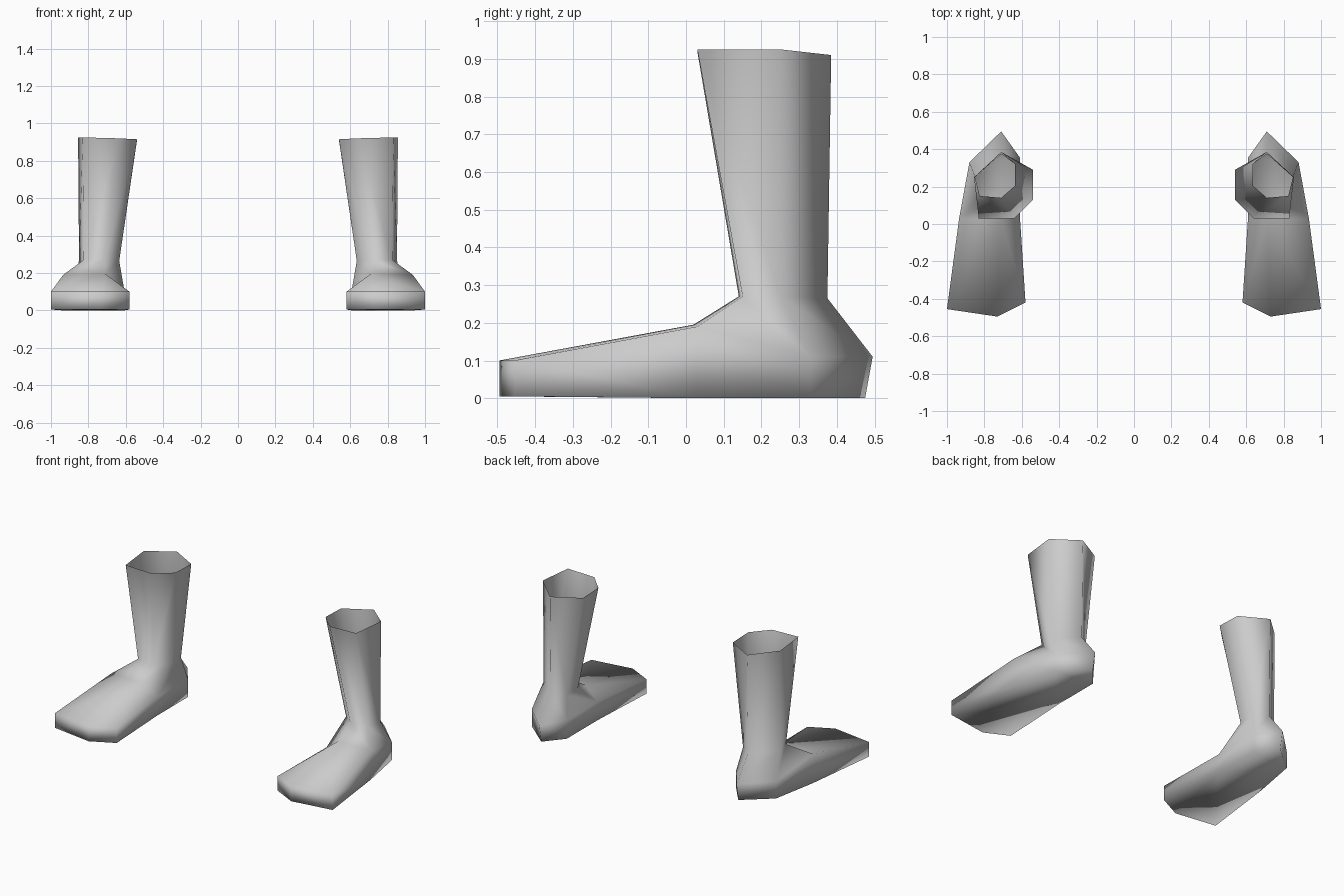
import bpy
import bmesh

cube = bpy.data.objects.get("Cube")
if cube:
    bpy.data.objects.remove(cube, do_unlink=True)

# Single plain colour
grey = bpy.data.materials.new("plain_grey")
grey.use_nodes = True
colour = (0.6, 0.6, 0.6, 1.0)
grey.diffuse_color = colour
for node in grey.node_tree.nodes:
    if node.type == "BSDF_PRINCIPLED":
        node.inputs["Base Color"].default_value = colour

# Cross-sections, each starting at the back and going round by the inner side
RIM = [(0.71, 0.385, 0.91), (0.54, 0.29, 0.91), (0.54, 0.13, 0.915),
       (0.64, 0.03, 0.92), (0.83, 0.03, 0.925), (0.855, 0.25, 0.925)]
ANKLE = [(0.71, 0.375, 0.265), (0.635, 0.32, 0.265), (0.635, 0.205, 0.265),
         (0.71, 0.14, 0.27), (0.825, 0.15, 0.27), (0.85, 0.25, 0.27)]
# Foot outline: heel, inner side, three toe corners, outer side
FOOT = [(0.71, 0.495, 0.11), (0.61, 0.355, 0.12), (0.61, 0.04, 0.12),
        (0.58, -0.42, 0.1), (0.73, -0.495, 0.1), (1.0, -0.455, 0.1),
        (0.935, 0.03, 0.19), (0.88, 0.33, 0.11)]
INSTEP = (0.71, 0.02, 0.195)


def bridge(bm, upper, lower):
    """Join two closed rings of equal length with quads."""
    n = len(upper)
    for i in range(n):
        j = (i + 1) % n
        bm.faces.new((upper[i], upper[j], lower[j], lower[i]))


def build_foot(name, side):
    bm = bmesh.new()

    def ring(points):
        return [bm.verts.new((side * x, y, z)) for x, y, z in points]

    rim, ankle, foot = ring(RIM), ring(ANKLE), ring(FOOT)
    instep = ring([INSTEP])[0]
    # The sole follows the foot outline, tucked in slightly at the heel
    sole = ring([(x, min(y, 0.475), 0.0 if y > 0 else 0.005)
                 for x, y, z in FOOT])

    # Open leg tube
    bridge(bm, rim, ankle)

    # Ankle flaring into the foot
    heel, heel_in, mid_in, toe_in, toe, toe_out, mid_out, heel_out = foot
    collar = [heel, heel_in, mid_in, instep, mid_out, heel_out]
    bridge(bm, ankle, collar)

    # Top of the foot
    bm.faces.new((instep, mid_in, toe_in))
    bm.faces.new((instep, toe_in, toe))
    bm.faces.new((instep, toe, toe_out))
    bm.faces.new((instep, toe_out, mid_out))

    # Side walls and sole
    bridge(bm, foot, sole)
    bm.faces.new(sole)

    bmesh.ops.recalc_face_normals(bm, faces=bm.faces)
    for face in bm.faces:
        face.smooth = True
    mesh = bpy.data.meshes.new(name)
    bm.to_mesh(mesh)
    bm.free()
    mesh.materials.append(grey)
    obj = bpy.data.objects.new(name, mesh)
    bpy.context.collection.objects.link(obj)


build_foot("left_foot", 1)
build_foot("right_foot", -1)
